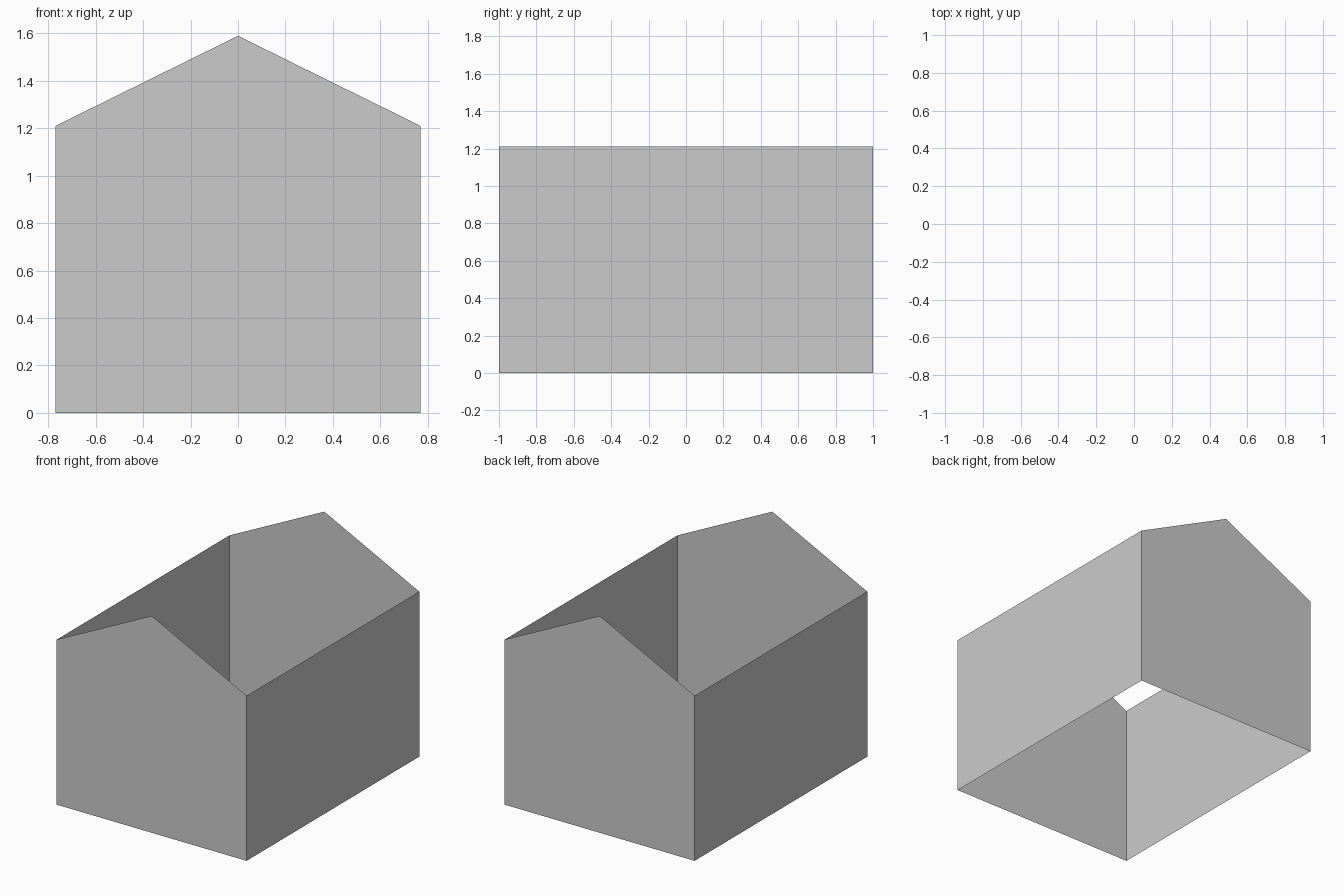
import bpy
from math import radians
from mathutils import Matrix

if "Cube" in bpy.data.objects:
    bpy.data.objects.remove(bpy.data.objects["Cube"])

HALF_W, HALF_L = 0.77, 1.0
EAVE, RIDGE = 1.21, 1.59


def wall(name, profile, distance, angle):
    """Single-sheet wall from an (across, up) profile, facing outward."""
    turn = Matrix.Rotation(radians(angle), 4, 'Z')
    verts = [(turn @ Matrix.Translation((a, -distance, z))).translation
             for a, z in profile]
    mesh = bpy.data.meshes.new(name)
    mesh.from_pydata(verts, [], [range(len(verts))])
    mesh.update()
    obj = bpy.data.objects.new(name, mesh)
    bpy.context.collection.objects.link(obj)
    return obj


gable = [(-HALF_W, 0), (HALF_W, 0), (HALF_W, EAVE), (0, RIDGE), (-HALF_W, EAVE)]
side = [(-HALF_L, 0), (HALF_L, 0), (HALF_L, EAVE), (-HALF_L, EAVE)]

# Pointed end walls
wall("front_gable_wall", gable, HALF_L, 0)
wall("back_gable_wall", gable, HALF_L, 180)

# Long side walls; roof and floor stay open
wall("right_side_wall", side, HALF_W, 90)
wall("left_side_wall", side, HALF_W, -90)
